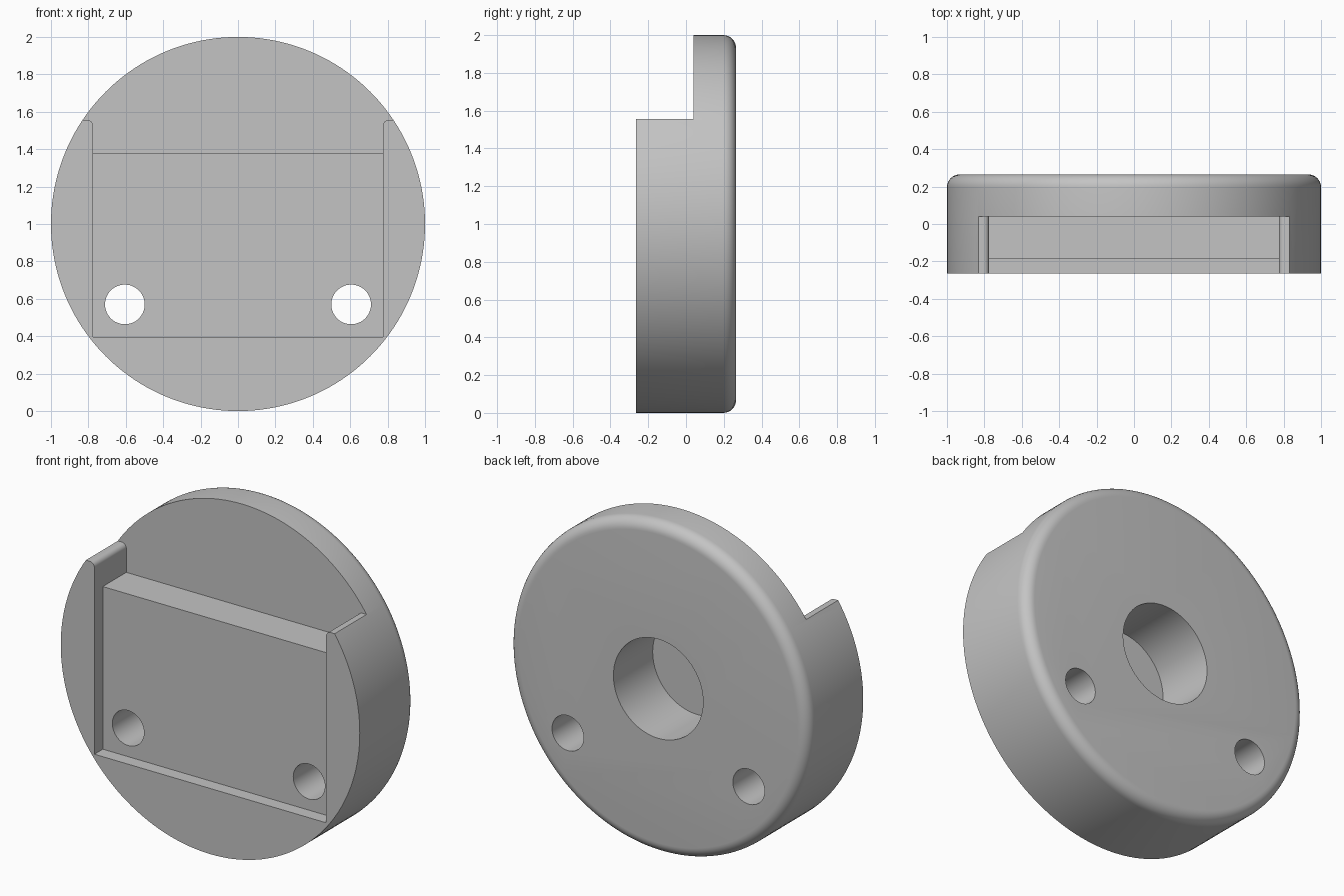
import bpy
import bmesh
from math import sin, cos, pi, radians
from mathutils import Vector

cube = bpy.data.objects.get("Cube")
if cube:
    bpy.data.objects.remove(cube, do_unlink=True)

FRONT, BACK = -0.265, 0.265
STEP, PAD = 0.04, -0.185      # depth of the upper step and of the raised pad
HALF_W = 0.775                # half width between the side ears
PAD_LOW, PAD_TOP, EAR_TOP = 0.397, 1.38, 1.555

grey = bpy.data.materials.new("grey plastic")
grey.use_nodes = True
colour = (0.55, 0.55, 0.55, 1)
grey.diffuse_color = colour
grey.node_tree.nodes["Principled BSDF"].inputs["Base Color"].default_value = colour


def finish(name, bm):
    bmesh.ops.recalc_face_normals(bm, faces=bm.faces)
    mesh = bpy.data.meshes.new(name)
    bm.to_mesh(mesh)
    bm.free()
    obj = bpy.data.objects.new(name, mesh)
    bpy.context.collection.objects.link(obj)
    mesh.materials.append(grey)
    return obj


def prism(name, outline, y0, y1):
    """Extrude an x-z outline along y."""
    bm = bmesh.new()
    face = bm.faces.new([bm.verts.new((x, y0, z)) for x, z in outline])
    ext = bmesh.ops.extrude_face_region(bm, geom=[face])
    verts = [g for g in ext["geom"] if isinstance(g, bmesh.types.BMVert)]
    bmesh.ops.translate(bm, verts=verts, vec=Vector((0, y1 - y0, 0)))
    return finish(name, bm)


def circle(x, z, r, n):
    return [(x + r * cos(2 * pi * i / n), z + r * sin(2 * pi * i / n)) for i in range(n)]


# Round body with a softened back rim
body = prism("round_housing", circle(0, 1, 1, 160), FRONT, BACK)
bm = bmesh.new()
bm.from_mesh(body.data)
rim = [e for e in bm.edges if all(v.co.y > BACK - 0.001 for v in e.verts)]
bmesh.ops.bevel(bm, geom=rim, offset=0.068, segments=8, profile=0.5, affect='EDGES')
bm.to_mesh(body.data)
bm.free()

# Upper step, leaving an ear with a rounded inner corner on each side
r = 0.03
ear = [(HALF_W, PAD_TOP)]
ear += [(HALF_W + r - r * cos(a), EAR_TOP - r + r * sin(a))
        for a in (radians(90 * i / 8) for i in range(9))]
ear += [(1.2, EAR_TOP), (1.2, 2.2)]
step = ear + [(-x, z) for x, z in reversed(ear)]
cutters = [prism("step_cutter", step, FRONT - 0.1, STEP)]

# Shallow pocket whose floor is the raised pad
pocket = [(-HALF_W, PAD_LOW), (HALF_W, PAD_LOW), (HALF_W, PAD_TOP + 0.05), (-HALF_W, PAD_TOP + 0.05)]
cutters.append(prism("pocket_cutter", pocket, FRONT - 0.1, PAD))

# Blind centre bore from the back, and two through holes
cutters.append(prism("bore_cutter", circle(0, 1, 0.3, 64), -0.11, BACK + 0.1))
for side in (-1, 1):
    cutters.append(prism("screw_hole_cutter", circle(side * 0.605, 0.57, 0.106, 48), FRONT - 0.1, BACK + 0.1))

# Cut everything out of the body
bpy.context.view_layer.objects.active = body
for cutter in cutters:
    cutter.hide_render = True
    mod = body.modifiers.new("cut", 'BOOLEAN')
    mod.operation = 'DIFFERENCE'
    mod.solver = 'EXACT'
    mod.object = cutter
    bpy.ops.object.modifier_apply(modifier=mod.name)
    bpy.data.objects.remove(cutter, do_unlink=True)

bpy.ops.object.select_all(action='DESELECT')
body.select_set(True)
bpy.ops.object.shade_smooth_by_angle(angle=radians(30))
